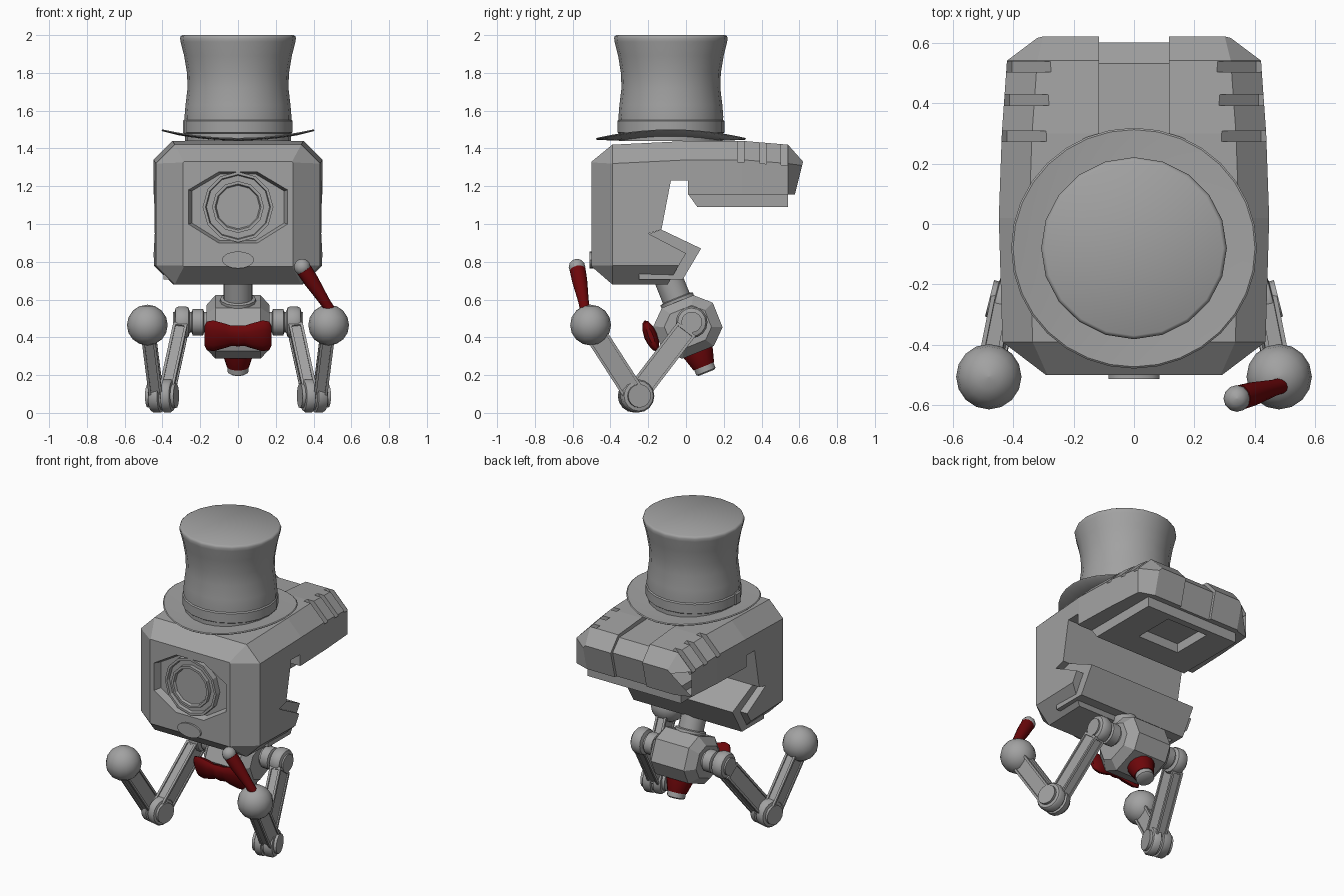
import bpy, bmesh
from math import sin, cos, pi, radians
from mathutils import Vector, Matrix

if "Cube" in bpy.data.objects:
    bpy.data.objects.remove(bpy.data.objects["Cube"])


def material(name, colour):
    m = bpy.data.materials.new(name)
    m.diffuse_color = (*colour, 1)
    m.use_nodes = True
    m.node_tree.nodes["Principled BSDF"].inputs["Base Color"].default_value = m.diffuse_color
    return m


red = material("dark_red", (0.15, 0.002, 0.003))
grey = material("mid_grey", (0.36, 0.36, 0.36))
smooth = []


def finish(bm, name, mat=None, soft=False):
    bmesh.ops.recalc_face_normals(bm, faces=bm.faces[:])
    me = bpy.data.meshes.new(name)
    bm.to_mesh(me)
    bm.free()
    ob = bpy.data.objects.new(name, me)
    bpy.context.collection.objects.link(ob)
    me.materials.append(mat or grey)
    if soft:
        smooth.append(ob)
    return ob


def loft(name, rings, mat=None, soft=False):
    bm = bmesh.new()
    vs = [[bm.verts.new(p) for p in r] for r in rings]
    n = len(vs[0])
    for a, b in zip(vs, vs[1:]):
        for i in range(n):
            j = (i + 1) % n
            bm.faces.new((a[i], a[j], b[j], b[i]))
    bm.faces.new(vs[0][::-1])
    bm.faces.new(vs[-1])
    return finish(bm, name, mat, soft)


def prism_x(name, yz, x0, x1):
    return loft(name, [[(x, y, z) for y, z in yz] for x in (x0, x1)])


def frame(a, b):
    a, b = Vector(a), Vector(b)
    z = (b - a).normalized()
    ref = Vector((1, 0, 0)) if abs(z.x) < 0.9 else Vector((0, 0, 1))
    x = (ref - z * ref.dot(z)).normalized()
    y = z.cross(x)
    m = Matrix((x, y, z)).transposed().to_4x4()
    m.translation = a
    return m


def lathe(name, prof, n, m=Matrix(), mat=None, soft=True):
    rings = [[m @ Vector((r * cos(2 * pi * i / n), r * sin(2 * pi * i / n), t))
              for i in range(n)] for r, t in prof]
    return loft(name, rings, mat, soft)


def box(name, size, m, bevel=0):
    bm = bmesh.new()
    bmesh.ops.create_cube(bm, size=1)
    bmesh.ops.scale(bm, vec=size, verts=bm.verts)
    if bevel:
        bmesh.ops.bevel(bm, geom=bm.edges[:], offset=bevel, segments=1, affect='EDGES')
    bm.transform(m)
    return finish(bm, name)


def cut(ob, cutter):
    cutter.hide_render = True
    mod = ob.modifiers.new("cut", 'BOOLEAN')
    mod.operation, mod.solver, mod.object = 'DIFFERENCE', 'EXACT', cutter
    bpy.context.view_layer.objects.active = ob
    bpy.ops.object.modifier_apply(modifier=mod.name)
    bpy.data.objects.remove(cutter)


def ball(name, c, r, n=16):
    prof = [(r * sin(pi * k / (n // 2)) + 1e-4, -r * cos(pi * k / (n // 2))) for k in range(n // 2 + 1)]
    return lathe(name, prof, n, Matrix.Translation(c))


# Head shell: chamfered sections from front to back
def section(y, w, z0, z1, c, shear=0):
    pts = [(w - c, z0), (w, z0 + c), (w, z1 - c), (w - c, z1)]
    pts += [(-x, z) for x, z in pts[::-1]]
    return [(x, y + shear * (z - z1), z) for x, z in pts]


head = loft("head", [section(-0.5, .29, .775, 1.33, .004), section(-.39, .435, .68, 1.42, .1),
                     section(0.02, .447, .68, 1.44, .1), section(.3, .437, .86, 1.44, .1),
                     section(.54, .42, 1.04, 1.42, .1), section(.62, .32, 1.1, 1.33, .02, .25)])
# Mouth opening and centre groove
cut(head, prism_x("mouth_cutter", [(-.08, 1.23), (-.13, .97), (-.2, .95), (0, .845), (-.12, .64), (.9, .64),
                                   (.9, 1.155), (.01, 1.155), (.01, 1.23)], -.6, .6))
cut(head, prism_x("groove_cutter", [(.1, 1.5), (.1, 1.42), (.53, 1.4), (.6, 1.325), (.54, 1.08),
                                    (.8, 1.08), (.8, 1.5)], -.115, .115))
# Side slots
for s in (-1, 1):
    for y, total in ((.29, 1.775), (.41, 1.758), (.52, 1.742)):
        d = (total - .045) / 2
        off = .1 / 2 ** .5
        c = Vector((s * (d - .53 + off), y, d + .53 + off))
        m = Matrix.Translation(c) @ Matrix.Rotation(s * radians(45), 4, 'Y')
        cut(head, box("slot_cutter", (.24, .035, .2), m))
# Eye recess
outline = [(.26, .09), (.1, .185), (-.1, .185), (-.26, .09), (-.26, -.09), (-.1, -.19), (.1, -.19), (.26, -.09)]
cut(head, loft("eye_cutter", [[(x * k, y, 1.09 + z * k) for x, z in outline]
                              for k, y in ((1.03, -.515), (.94, -.455))]))

# Jaw blocks inside the mouth
prism_x("lower_jaw", [(-.25, .93), (-.13, .97), (.08, .87), (-.018, .705), (-.25, .705)], -.395, .395)
palate = prism_x("upper_jaw", [(.01, 1.2), (.01, 1.16), (.06, 1.09), (.54, 1.09), (.54, 1.2)], -.34, .34)
cut(palate, box("pocket_cutter", (.3, .27, .12), Matrix.Translation((0, .36, 1.09))))

# Eye lens and small oval plate
front = frame((0, 0, 1.09), (0, -1, 1.09))
lathe("eye", [(.187, .43), (.187, .495), (.172, .495), (.167, .475), (.137, .475), (.137, .5),
              (.122, .5), (.115, .485)], 12, front, soft=False)
lathe("oval_plate", [(.085, .45), (.085, .512)], 16,
      frame((0, 0, .81), (0, -1, .81)) @ Matrix.Diagonal((1, .53, 1, 1)))

# Hat: curled brim, crown and band
hat = Matrix.Translation((0, -.08, 0)) @ Matrix.Diagonal((1, .98, 1, 1))
brim = lathe("hat_brim", [(.02, 1.44), (.2, 1.44), (.32, 1.442), (.4, 1.446), (.406, 1.451), (.4, 1.456),
                          (.32, 1.453), (.2, 1.453), (.02, 1.453)], 32, hat)
for v in brim.data.vertices:
    v.co.z += .045 * (v.co.x / .4) ** 2
lathe("hat_crown", [(.28, 1.44), (.283, 1.57), (.278, 1.63), (.267, 1.72), (.27, 1.8), (.285, 1.89), (.304, 1.965),
                    (.307, 1.985), (.303, 1.995), (.295, 2.0)], 20, hat)
lathe("hat_band", [(.275, 1.475), (.289, 1.485), (.289, 1.545), (.275, 1.56)], 20, hat)
box("band_knot", (.03, .06, .08), Matrix.Translation((-.277, -.13, 1.515)), .008)

# Tilted torso with neck and waist
torso = Matrix.Translation((0, 0.01, .455)) @ Matrix.Rotation(radians(22), 4, 'X')
octagon = [(.09, .145), (.17, .07), (.17, -.07), (.09, -.145), (-.09, -.145), (-.17, -.07), (-.17, .07), (-.09, .145)]
loft("torso", [[torso @ Vector((x, y * k, z * k)) for y, z in octagon]
               for x, k in ((-.168, .68), (-.12, 1), (.12, 1), (.168, .68))])
lathe("neck", [(.095, .1), (.095, .16), (.078, .165), (.078, .32)], 14, torso)
lathe("waist", [(.085, -.08), (.083, -.15), (.06, -.225)], 14, torso, red)
lathe("waist_tip", [(.056, -.2), (.056, -.255), (.045, -.262)], 14, torso)

# Bow tie: sections across x
rings = []
for x, h, t in ((-.178, .055, .012), (-.165, .082, .024), (-.13, .088, .034), (-.07, .07, .036), (-.035, .058, .026),
                (0, .06, .036), (.035, .058, .026), (.07, .07, .036), (.13, .088, .034), (.165, .082, .024),
                (.178, .055, .012)):
    rings.append([torso @ Vector((x, -.2 + t * cos(a * pi / 6), .03 + h * sin(a * pi / 6))) for a in range(12)])
loft("bow_tie", rings, red, True)


# Limb: box between two points with recessed panels
def limb(name, a, b, size):
    m = frame(a, b)
    L = (Vector(b) - Vector(a)).length
    bm = bmesh.new()
    bmesh.ops.create_cube(bm, size=1)
    bmesh.ops.scale(bm, vec=(*size, L), verts=bm.verts)
    bm.normal_update()
    for f in [f for f in bm.faces if abs(f.normal.z) < .5]:
        bmesh.ops.inset_individual(bm, faces=[f], thickness=.02, depth=0)
        n = f.normal.copy()
        ext = bmesh.ops.extrude_discrete_faces(bm, faces=[f])["faces"][0]
        bmesh.ops.translate(bm, vec=-n * .008, verts=ext.verts)
    bm.transform(m @ Matrix.Translation((0, 0, L / 2)))
    finish(bm, name)


# Arms, mirrored
for s, side in ((-1, "left"), (1, "right")):
    def hub(name, c, tilt, steps, n=16):
        c = Vector((s * c[0], c[1], c[2]))
        axis = Vector((s * cos(radians(tilt)), sin(radians(tilt)), 0))
        lathe(f"{side}_{name}", steps, n, frame(c, c + axis))

    hub("shoulder", (0, .03, .48), 0, [(.055, .1), (.055, .18), (.07, .185), (.07, .24), (.055, .245), (.055, .255),
                                       (.078, .262), (.084, .28), (.084, .315), (.075, .33), (.055, .335), (.055, .345)])
    hub("elbow", (.4, -.265, .09), 14, [(.065, -.075), (.065, -.058), (.08, -.055), (.088, -.045), (.088, -.01),
                                        (.075, -.006), (.075, .004), (.088, .008), (.088, .05), (.08, .06),
                                        (.062, .063), (.062, .08)])
    limb(f"{side}_upper_arm", (s * .305, .0, .44), (s * .375, -.245, .12), (.075, .12))
    limb(f"{side}_forearm", (s * .435, -.28, .11), (s * .475, -.48, .42), (.072, .115))
    ball(f"{side}_hand", (s * .48, -.505, .465), .108)

# Stick held by one hand
stick = frame((.485, -.535, .55), (.345, -.575, .765))
lathe("stick", [(.026, -.02), (.028, .05), (.04, .18), (.042, .25)], 12, stick, red)
ball("stick_knob", (.34, -.577, .772), .044, 12)

# Shading
bpy.ops.object.select_all(action='DESELECT')
for ob in smooth:
    ob.select_set(True)
    bpy.context.view_layer.objects.active = ob
bpy.ops.object.shade_smooth_by_angle(angle=radians(40))
